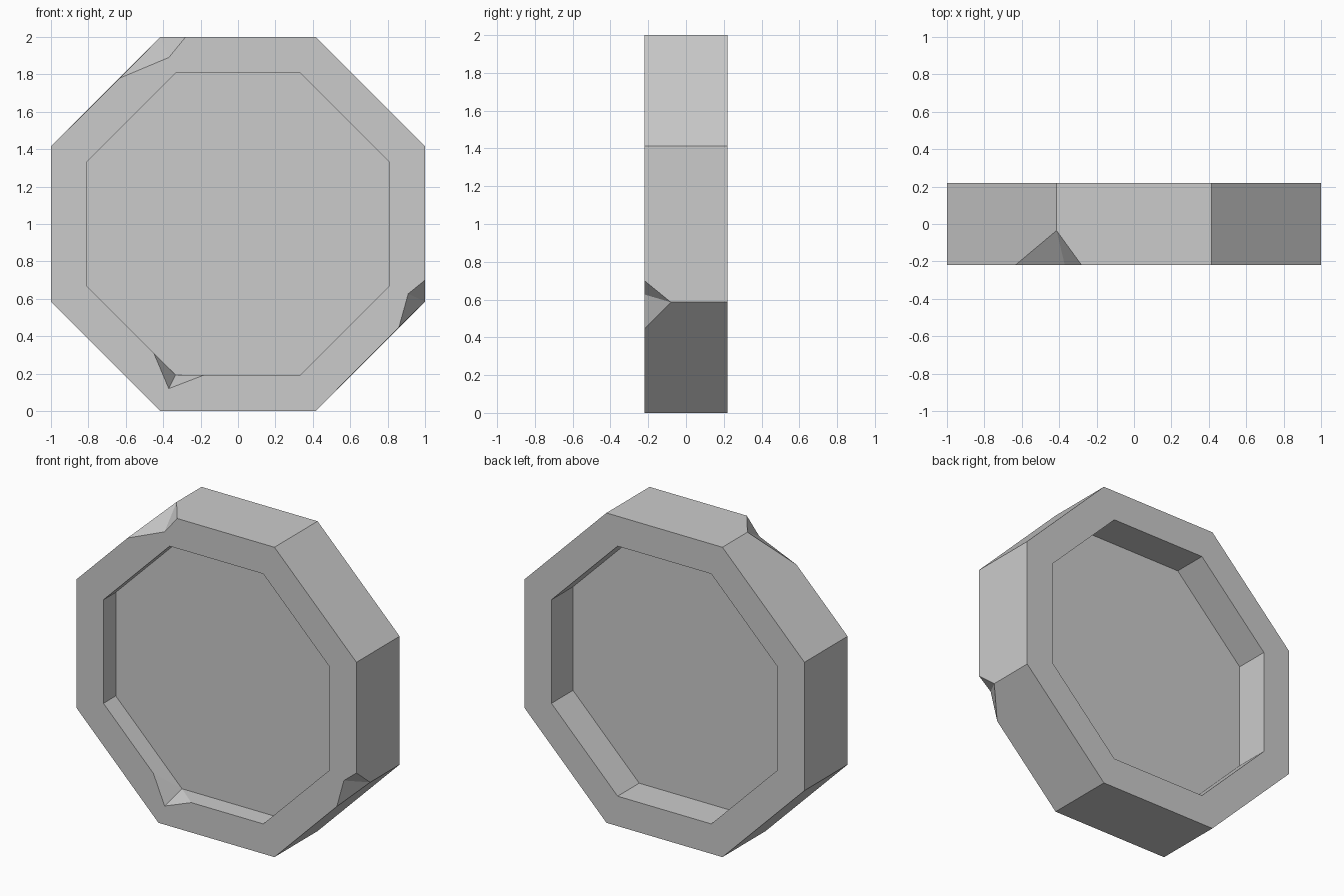
import bpy, bmesh
from math import cos, sin, pi

cube = bpy.data.objects.get("Cube")
if cube:
    bpy.data.objects.remove(cube)

SIDES = 8
FRONT, BACK = -0.22, 0.22             # outer rim planes
FRONT_FLOOR, BACK_FLOOR = -0.094, 0.0  # recess floors
OUTER, INNER = 1.0, 0.807             # distance from centre to flat side

# Chips by corner number: edge point before, inner point, edge point after, depth
OUTER_CHIPS = {2: ((-0.28, 2.0), (-0.37, 1.89), (-0.635, 1.779), -0.035),
               7: ((0.86, 0.446), (0.91, 0.627), (1.0, 0.70), -0.08)}
INNER_CHIPS = {5: ((-0.45, 0.309), (-0.37, 0.12), (-0.18, 0.193), FRONT_FLOOR)}

bm = bmesh.new()


def ring(apothem, y):
    """Corners of an upright octagon, starting upper right."""
    r = apothem / cos(pi / SIDES)
    angles = [(k + 0.5) * 2 * pi / SIDES for k in range(SIDES)]
    return [(r * cos(a), y, 1 + r * sin(a)) for a in angles]


def face(*points):
    """Polygon from points, skipping repeated ones."""
    unique = list(dict.fromkeys(points))
    if len(unique) > 2:
        bm.faces.new([bm.verts.new(p) for p in unique])


def chipped(apothem, y, chips):
    """For each corner: edge point before, rim point, edge point after, apex."""
    corners = []
    for k, c in enumerate(ring(apothem, y)):
        if k in chips:
            *rim, depth = chips[k]
            corners.append([(x, y, z) for x, z in rim] + [(c[0], depth, c[2])])
        else:
            corners.append([c] * 4)
    return corners


def wall(corners, far):
    """Side faces from a rim to a far ring, with the broken chip facets."""
    for k in range(SIDES):
        n = (k + 1) % SIDES
        before, rim, after, apex = corners[k]
        face(after, corners[n][0], corners[n][3], far[n], far[k], apex)
        face(apex, before, rim)
        face(apex, rim, after)


def flat_rim(out, inn):
    """Flat band between the outer and inner outlines."""
    for k in range(SIDES):
        n = (k + 1) % SIDES
        face(out[k][1], out[k][2], out[n][0], out[n][1],
             inn[n][1], inn[n][0], inn[k][2], inn[k][1])


# Outer wall with both flat rims
front_out = chipped(OUTER, FRONT, OUTER_CHIPS)
front_in = chipped(INNER, FRONT, INNER_CHIPS)
back_out = chipped(OUTER, BACK, {})
back_in = chipped(INNER, BACK, {})
wall(front_out, ring(OUTER, BACK))
flat_rim(front_out, front_in)
flat_rim(back_out, back_in)

# Recesses on both sides
for corners, depth in ((front_in, FRONT_FLOOR), (back_in, BACK_FLOOR)):
    floor = ring(INNER, depth)
    wall(corners, floor)
    face(*floor)

bmesh.ops.remove_doubles(bm, verts=bm.verts[:], dist=0.0005)
bmesh.ops.recalc_face_normals(bm, faces=bm.faces[:])

mesh = bpy.data.meshes.new("octagonal_stone_disc")
bm.to_mesh(mesh)
bm.free()
disc = bpy.data.objects.new("octagonal_stone_disc", mesh)
bpy.context.collection.objects.link(disc)

# Plain grey stone
stone = bpy.data.materials.new("grey_stone")
stone.use_nodes = True
colour = (0.6, 0.6, 0.6, 1.0)
stone.diffuse_color = colour
stone.node_tree.nodes["Principled BSDF"].inputs["Base Color"].default_value = colour
mesh.materials.append(stone)
